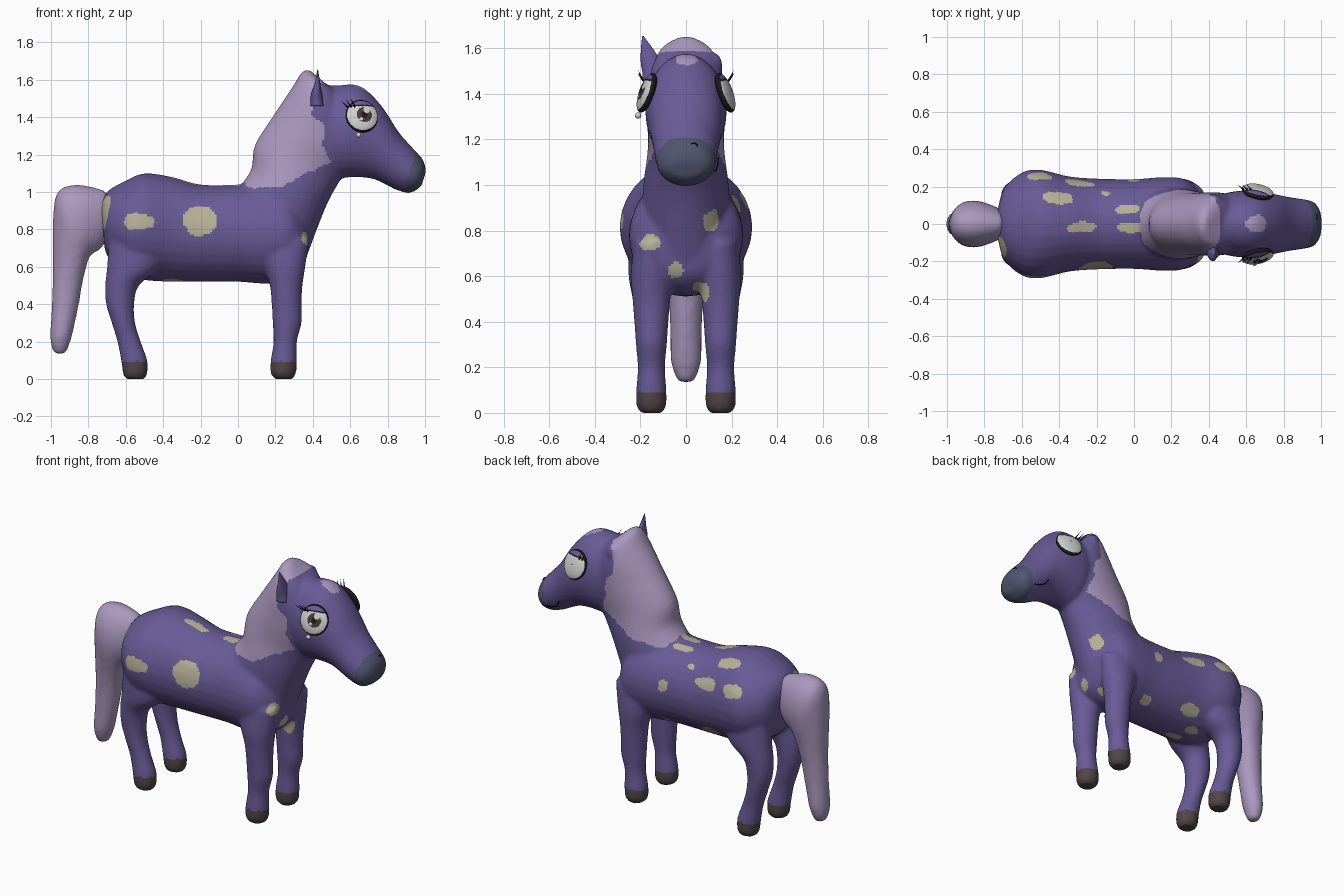
import bpy, bmesh
from math import sin, cos, pi
from mathutils import Vector, Matrix, noise

default = bpy.data.objects.get("Cube")
if default:
    bpy.data.objects.remove(default)


def material(name, color):
    m = bpy.data.materials.new(name)
    m.use_nodes = True
    m.diffuse_color = (*color, 1)
    m.node_tree.nodes["Principled BSDF"].inputs["Base Color"].default_value = (*color, 1)
    return m


COAT, HAIR, SPOT, HOOF, MUZZLE, WHITE, IRIS, DARK = range(8)
MATS = [material("purple coat", (.14, .104, .31)), material("lilac hair", (.41, .315, .52)),
        material("beige spots", (.48, .44, .32)), material("brown hoof", (.085, .06, .06)),
        material("slate muzzle", (.08, .092, .16)), material("eye white", (.62, .64, .61)),
        material("brown iris", (.07, .04, .04)), material("black line", (.012, .01, .012))]


def finish(bm, name, rule):
    """Turn a bmesh into a smooth object, colouring each face by a rule."""
    me = bpy.data.meshes.new(name)
    bmesh.ops.recalc_face_normals(bm, faces=bm.faces)
    bm.to_mesh(me)
    bm.free()
    ob = bpy.data.objects.new(name, me)
    bpy.context.collection.objects.link(ob)
    for m in MATS:
        me.materials.append(m)
    for p in me.polygons:
        p.use_smooth = True
        p.material_index = rule(p.center)
    return ob


def spline(rows, steps=5):
    """Catmull-Rom interpolation between rows of numbers."""
    pts = [rows[0], *rows, rows[-1]]
    out = []
    for p, a, b, q in zip(pts, pts[1:], pts[2:], pts[3:]):
        for i in range(steps):
            t = i / steps
            out.append([b1 + t * (c - a1) / 2 + t * t * (a1 - 2.5 * b1 + 2 * c - d / 2)
                        + t ** 3 * (1.5 * (b1 - c) + (d - a1) / 2)
                        for a1, b1, c, d in zip(p, a, b, q)])
    return out + [rows[-1]]


def loft(bm, rows, y=0, sides=28):
    """Oval rings: each row is (x, z) of one edge, (x, z) of the other, half width."""
    rings = []
    for ax, az, bx, bz, w in spline(rows):
        ring = []
        for k in range(sides):
            c, s = cos(2 * pi * k / sides), sin(2 * pi * k / sides)
            ring.append(bm.verts.new(((ax + bx + c * (ax - bx)) / 2, y + s * w,
                                      (az + bz + c * (az - bz)) / 2)))
        rings.append(ring)
    for r, q in zip(rings, rings[1:]):
        for k in range(sides):
            j = (k + 1) % sides
            bm.faces.new((r[k], r[j], q[j], q[k]))
    bm.faces.new(rings[0])
    bm.faces.new(rings[-1])


def fused(bm, name, rule, voxel=.012):
    """Melt overlapping closed shapes into one soft skin."""
    ob = finish(bm, name + "_shapes", lambda c: 0)
    mod = ob.modifiers.new("skin", 'REMESH')
    mod.mode, mod.voxel_size = 'VOXEL', voxel
    soft = ob.modifiers.new("soft", 'SMOOTH')
    soft.factor, soft.iterations = .5, 6
    me = bpy.data.meshes.new_from_object(ob.evaluated_get(bpy.context.evaluated_depsgraph_get()))
    bpy.data.objects.remove(ob)
    skin = bmesh.new()
    skin.from_mesh(me)
    bpy.data.meshes.remove(me)
    return finish(skin, name, rule)


# Torso, neck and head
TORSO = [(-.735, .95, -.72, .78, .08), (-.69, 1.01, -.7, .66, .19), (-.6, 1.06, -.6, .57, .275),
         (-.5, 1.1, -.5, .53, .29), (-.35, 1.08, -.35, .52, .255), (-.2, 1.04, -.2, .52, .243),
         (0, 1.04, 0, .52, .24), (.15, 1.05, .15, .51, .25), (.27, 1.02, .27, .53, .24),
         (.35, .92, .35, .6, .17), (.39, .84, .38, .72, .08)]
NECK = [(0, 1.02, .37, .66, .2), (.07, 1.12, .47, .92, .185), (.09, 1.25, .55, 1.07, .168),
        (.19, 1.41, .62, 1.2, .17), (.29, 1.56, .6, 1.35, .165), (.34, 1.64, .56, 1.5, .12),
        (.38, 1.655, .48, 1.57, .04)]
HEAD = [(.36, 1.6, .42, 1.15, .12), (.5, 1.57, .52, 1.08, .17), (.645, 1.57, .63, 1.08, .178),
        (.76, 1.47, .72, 1.07, .162), (.86, 1.32, .79, 1.04, .145), (.93, 1.24, .85, 1.01, .135),
        (.99, 1.17, .92, .995, .12), (1.005, 1.11, .98, 1.03, .07)]
# Legs: height, back x, front x, half width
FRONT_LEG = [(0, .2, .29, .045), (.03, .175, .31, .065), (.1, .175, .315, .066), (.2, .19, .315, .06),
             (.3, .185, .34, .068), (.4, .18, .34, .075), (.5, .17, .345, .083), (.6, .14, .36, .09),
             (.75, .1, .38, .08)]
HIND_LEG = [(0, -.6, -.5, .045), (.03, -.615, -.485, .065), (.1, -.625, -.485, .066),
            (.2, -.645, -.52, .06), (.3, -.675, -.55, .068), (.4, -.705, -.555, .075),
            (.5, -.71, -.53, .083), (.6, -.7, -.42, .1), (.75, -.69, -.38, .1)]

body = bmesh.new()
for shape in (TORSO, NECK, HEAD):
    loft(body, shape)
for leg in (FRONT_LEG, HIND_LEG):
    for y in (-.152, .152):
        loft(body, [(a, z, b, z, w) for z, a, b, w in leg], y)
# Folded left ear
bmesh.ops.create_uvsphere(body, u_segments=16, v_segments=10, radius=1, matrix=Matrix.Translation(
    (.43, .13, 1.52)) @ Matrix.Diagonal((.04, .03, .06, 1)))

# Coat spots: centre, then radii
SPOTS = [(-.53, -.28, .84, .085, .1, .045), (-.2, -.25, .85, .095, .1, .085),
         (.36, -.16, .75, .03, .06, .038), (-.72, -.12, .9, .05, .07, .1),
         (-.51, .24, .93, .07, .05, .045), (-.4, .14, 1.05, .09, .035, .05),
         (-.29, .23, .92, .085, .05, .04), (-.15, .17, 1, .035, .025, .05),
         (-.03, .08, 1.03, .065, .025, .05), (-.02, -.02, 1.04, .075, .03, .04),
         (-.28, -.02, 1.06, .09, .03, .05), (0, .24, .83, .035, .05, .035),
         (-.3, .2, .58, .08, .06, .05), (.02, .15, .54, .05, .05, .05),
         (-.35, -.04, .53, .06, .04, .05), (-.4, .07, .53, .05, .03, .05),
         (.42, .115, .84, .1, .037, .05), (.36, -.045, .625, .09, .032, .036),
         (.33, .06, .525, .06, .045, .05), (-.62, .09, .5, .06, .05, .07)]
MANE = [(0, 1.1), (.06, 1.02), (.24, 1.03), (.38, 1.11), (.5, 1.16), (.455, 1.25), (.46, 1.35),
        (.4, 1.42), (.41, 1.54), (.47, 1.6), (.47, 1.7), (.2, 1.7)]


def in_mane(x, z):
    hit = False
    for (ax, az), (bx, bz) in zip(MANE, MANE[1:] + MANE[:1]):
        if (az > z) != (bz > z) and x < ax + (z - az) * (bx - ax) / (bz - az):
            hit = not hit
    return hit


def inside(p, x, y, z, rx, ry, rz):
    return ((p.x - x) / rx) ** 2 + ((p.y - y) / ry) ** 2 + ((p.z - z) / rz) ** 2 < 1


def coat(c):
    p = c + noise.noise_vector(c * 22) * .01
    if c.z < .095:
        return HOOF
    if inside(p, .99, 0, 1.09, .14, .16, .125):
        return MUZZLE
    if in_mane(p.x, p.z) or inside(p, .66, 0, 1.56, .06, .05, .06):
        return HAIR
    return SPOT if any(inside(p, *s) for s in SPOTS) else COAT


fused(body, "horse_body", coat)

# Tail
tail = bmesh.new()
loft(tail, [(-.7, 1, -.7, .74, .07), (-.75, 1.02, -.74, .69, .095), (-.87, 1.04, -.79, .66, .123),
            (-.965, 1, -.81, .6, .123), (-.99, .85, -.83, .52, .1), (-.99, .6, -.845, .43, .078),
            (-.995, .4, -.865, .33, .07), (-1.005, .22, -.89, .22, .066), (-.985, .135, -.92, .135, .035)])
fused(tail, "tail", lambda c: HAIR, .016)


def spike(bm, base, tip, rx, ry, sides=8):
    """Cone from base to tip."""
    base, tip = Vector(base), Vector(tip)
    turn = (tip - base).to_track_quat('Z', 'Y').to_matrix().to_4x4()
    bmesh.ops.create_cone(bm, cap_ends=True, segments=sides, radius1=1, radius2=0, depth=1,
                          matrix=Matrix.Translation((base + tip) / 2) @ turn
                          @ Matrix.Diagonal((rx, ry, (tip - base).length, 1)))


# Upright right ear
ear = bmesh.new()
loft(ear, [(.385, 1.46, .46, 1.46, .05), (.39, 1.52, .45, 1.52, .05), (.41, 1.58, .44, 1.58, .033),
           (.424, 1.655, .428, 1.655, .003)])
for v in ear.verts:
    v.co.y -= .14 + max(0, v.co.z - 1.5) * .32
finish(ear, "right_ear", lambda c: COAT)


# Eyes: domes with painted lid, rim and iris
def make_eye(side, name):
    n = Vector((.22, side, .36)).normalized()
    up = (Vector((0, 0, 1)) - n * n.z).normalized()
    fwd = Vector((1, 0, 0))
    fwd = (fwd - n * fwd.dot(n) - up * fwd.dot(up)).normalized()
    centre, radius = Vector((.662, side * .172, 1.405)), .087
    bm = bmesh.new()
    bmesh.ops.create_uvsphere(bm, u_segments=64, v_segments=64, radius=1)
    for v in bm.verts:
        v.co = centre + (fwd * v.co.x + up * v.co.y * 1.05) * radius + n * v.co.z * .03

    def paint(c):
        d = c - centre
        u, v, w = d.dot(fwd) / radius, d.dot(up) / radius, d.dot(n)
        r = (u * u + v * v) ** .5
        if w < 0 or r > .95 or .56 < v < .66:
            return DARK
        if v > .6:
            return COAT
        if side > 0:
            return DARK if r < .06 else WHITE
        if (u - .26) ** 2 + (v - .3) ** 2 < .045 or (u + .12) ** 2 + (v + .28) ** 2 < .012:
            return WHITE
        q = (u - .1) ** 2 + v * v
        return DARK if q < .04 else IRIS if q < .23 else WHITE
    finish(bm, name, paint)


for side, word in ((-1, "right"), (1, "left")):
    make_eye(side, word + "_eye")
    lashes = bmesh.new()
    for i in range(3):
        spike(lashes, (.585 + .02 * i, side * .185, 1.455),
              (.55 + .025 * i, side * .212, 1.49 + .008 * i), .005, .005)
    finish(lashes, word + "_lashes", lambda c: DARK)

# Small pale tear under the right eye
tear = bmesh.new()
bmesh.ops.create_uvsphere(tear, u_segments=12, v_segments=8, radius=.014,
                          matrix=Matrix.Translation((.645, -.21, 1.305)))
finish(tear, "tear", lambda c: WHITE)


# Mouth line and nostril as thin tubes
def tube(name, points, cyclic=False):
    cu = bpy.data.curves.new(name, 'CURVE')
    cu.dimensions, cu.bevel_depth = '3D', .003
    sp = cu.splines.new('POLY')
    sp.points.add(len(points) - 1)
    for p, co in zip(sp.points, points):
        p.co = (*co, 1)
    sp.use_cyclic_u = cyclic
    cu.materials.append(MATS[DARK])
    bpy.context.collection.objects.link(bpy.data.objects.new(name, cu))


tube("mouth", [(.9, .125, 1.06), (.86, .132, 1.065), (.82, .138, 1.085), (.8, .142, 1.12)])
tube("nostril", [(.978, .035 + .016 * cos(a * pi / 8), 1.165 + .02 * sin(a * pi / 8))
                 for a in range(16)], True)
